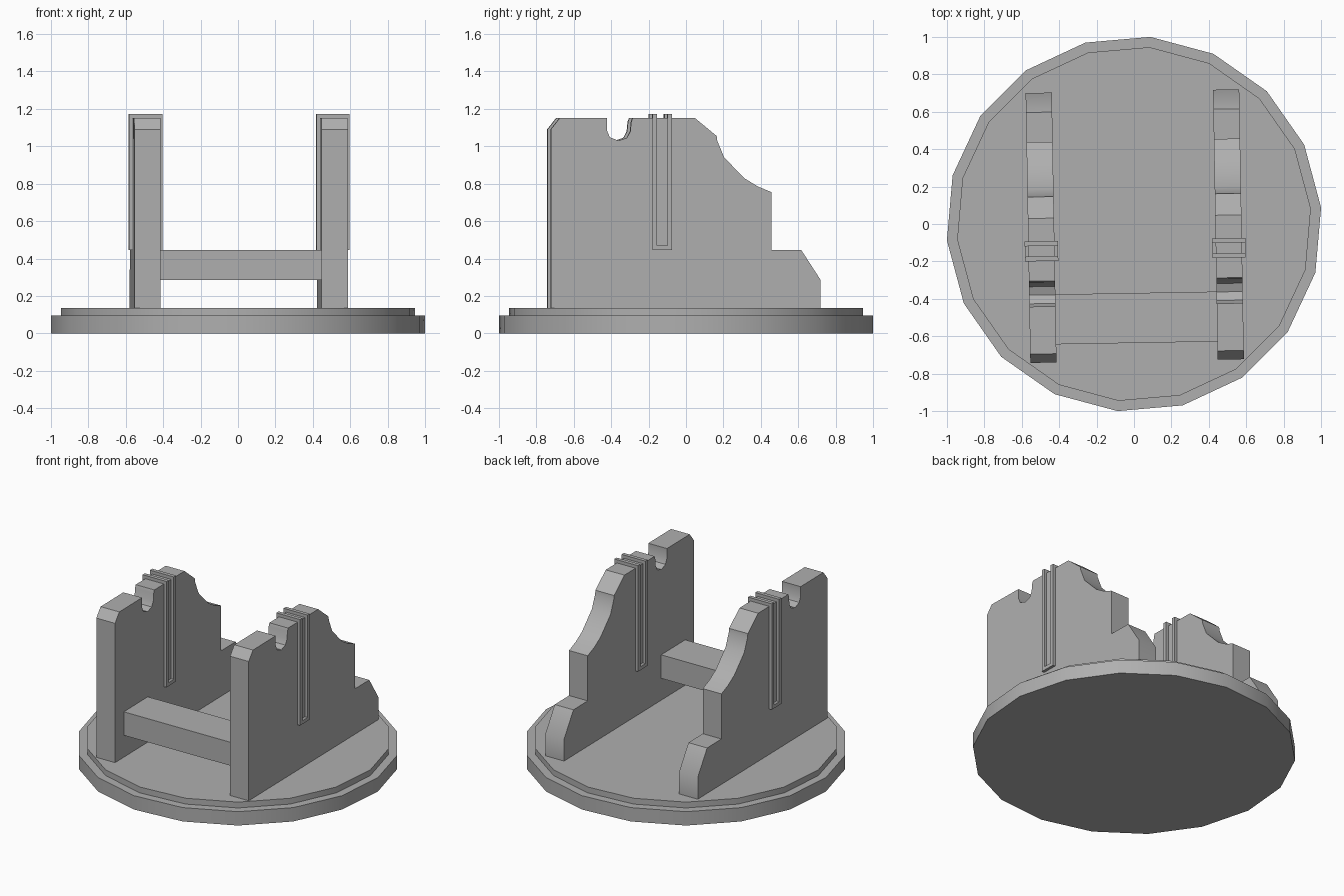
import bpy, bmesh
from math import cos, sin, radians
from mathutils import Matrix

if "Cube" in bpy.data.objects:
    bpy.data.objects.remove(bpy.data.objects["Cube"])

# The whole stand is turned slightly on its base
TURN = Matrix.Translation((0, -0.006, 0)) @ Matrix.Rotation(radians(1), 4, 'Z')

grey = bpy.data.materials.new("dark_grey")
grey.diffuse_color = (0.43, 0.43, 0.43, 1)
grey.use_nodes = True
grey.node_tree.nodes["Principled BSDF"].inputs["Base Color"].default_value = grey.diffuse_color


def prism(name, points, depth, matrix=Matrix()):
    """Extrude a closed outline of 3D points along a vector and shade it."""
    bm = bmesh.new()
    face = bm.faces.new([bm.verts.new(p) for p in points])
    ext = bmesh.ops.extrude_face_region(bm, geom=[face], use_keep_orig=True)
    moved = [g for g in ext['geom'] if isinstance(g, bmesh.types.BMVert)]
    bmesh.ops.translate(bm, verts=moved, vec=depth)
    bmesh.ops.recalc_face_normals(bm, faces=bm.faces)
    bm.transform(matrix)
    mesh = bpy.data.meshes.new(name)
    bm.to_mesh(mesh)
    bm.free()
    mesh.shade_smooth()
    mesh.set_sharp_from_angle(angle=radians(35))
    mesh.materials.append(grey)
    obj = bpy.data.objects.new(name, mesh)
    bpy.context.collection.objects.link(obj)
    return obj


def disc(name, radius, z0, z1):
    ring = [(radius * cos(radians(5 + 20 * i)), radius * sin(radians(5 + 20 * i)), z0)
            for i in range(18)]
    return prism(name, ring, (0, 0, z1 - z0))


def slab(name, outline, x, width):
    """Extrude a (y, z) outline sideways, centred on x."""
    return prism(name, [(x - width / 2, y, z) for y, z in outline], (width, 0, 0), TURN)


# Stepped round base
disc("base_lower", 1.004, 0, 0.095)
disc("base_upper", 0.949, 0.095, 0.135)

# Side panel outline: chamfered front, axle notch, scooped and stepped back
panel = [(-0.727, 0.135), (-0.727, 1.09), (-0.68, 1.15),
         (-0.427, 1.15), (-0.427, 1.085), (-0.411, 1.048), (-0.365, 1.03),
         (-0.32, 1.045), (-0.302, 1.08), (-0.297, 1.13), (-0.29, 1.15),
         (0.045, 1.15), (0.16, 1.055), (0.163, 1.03), (0.2, 0.94), (0.31, 0.828),
         (0.38, 0.785), (0.453, 0.755), (0.453, 0.446), (0.612, 0.446),
         (0.716, 0.285), (0.716, 0.135)]

# U-shaped guide that wraps each panel
guide = [(-0.184, 0.446), (-0.184, 1.172), (-0.159, 1.172), (-0.159, 0.47),
         (-0.103, 0.47), (-0.103, 1.172), (-0.078, 1.172), (-0.078, 0.446)]

for side, x in (("left", -0.497), ("right", 0.505)):
    slab("side_panel_" + side, panel, x, 0.14)
    slab("slot_guide_" + side, guide, x, 0.178)

# Cross beam between the panels
beam = [(-0.63, 0.285), (-0.63, 0.446), (-0.363, 0.446), (-0.363, 0.285)]
slab("cross_beam", beam, 0.004, 0.864)
